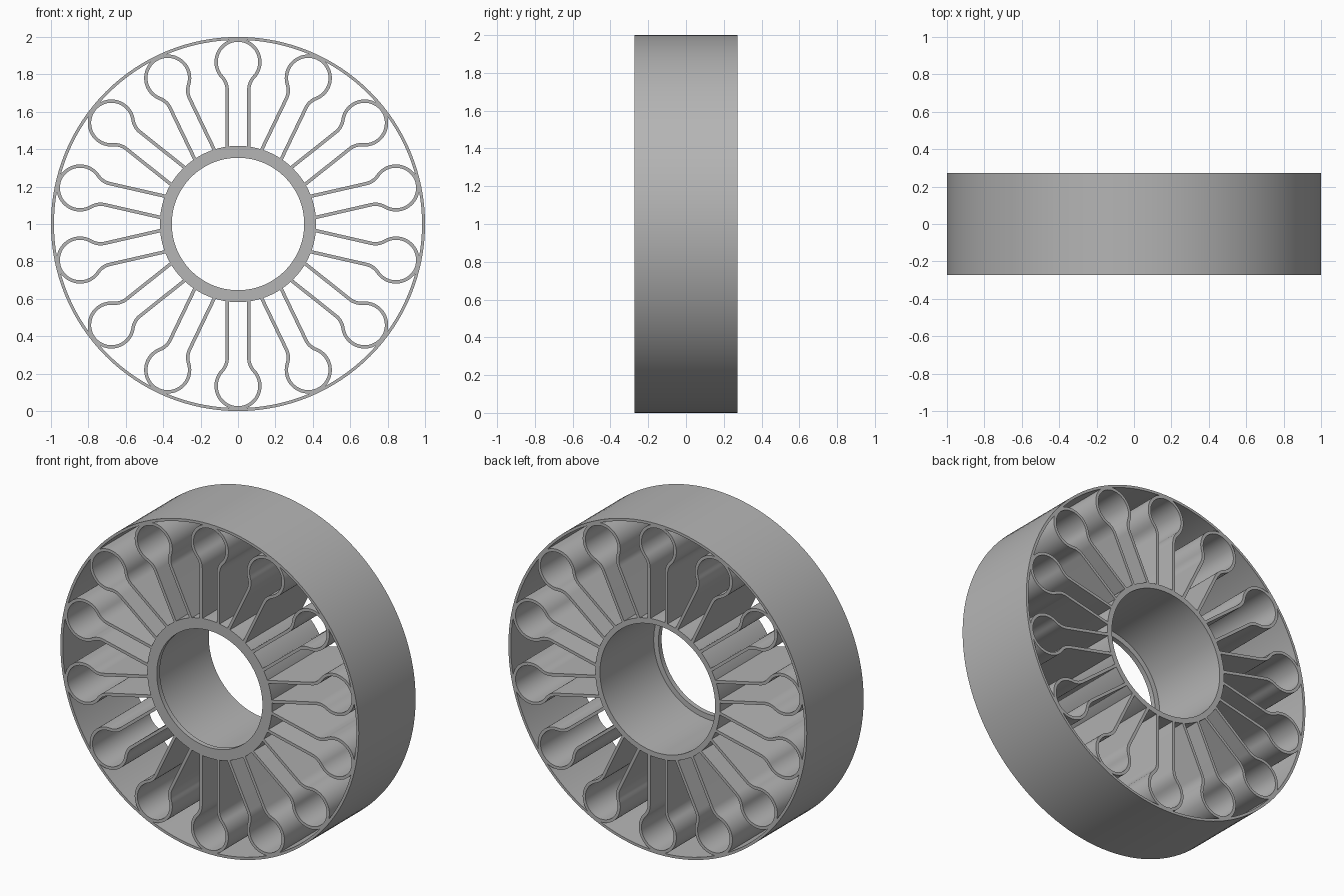
import bpy, bmesh, math
from mathutils import Matrix, Vector

cube = bpy.data.objects.get("Cube")
if cube:
    bpy.data.objects.remove(cube)

HALF = 0.272          # half the wheel width
SPOKES = 14
WALL = 0.018          # spoke wall thickness
STEM = 0.058          # stem wall centreline offset
BULB_R, BULB_Z = 0.117, 0.866
FILLET = 0.10

grey = bpy.data.materials.new("grey")
grey.use_nodes = True
colour = (0.46, 0.46, 0.46, 1)
grey.diffuse_color = colour
grey.node_tree.nodes["Principled BSDF"].inputs["Base Color"].default_value = colour


def finish(name, bm):
    """Turn a bmesh into a smooth-shaded object at wheel height."""
    bmesh.ops.recalc_face_normals(bm, faces=bm.faces)
    mesh = bpy.data.meshes.new(name)
    bm.to_mesh(mesh)
    bm.free()
    mesh.materials.append(grey)
    ob = bpy.data.objects.new(name, mesh)
    ob.location.z = 1
    bpy.context.collection.objects.link(ob)
    bpy.ops.object.select_all(action="DESELECT")
    ob.select_set(True)
    bpy.context.view_layer.objects.active = ob
    bpy.ops.object.shade_smooth_by_angle(angle=math.radians(30))
    return ob


def lathe(name, profile, steps=128):
    """Revolve a closed (radius, y) profile around the wheel axis."""
    bm = bmesh.new()
    rings = []
    for i in range(steps):
        a = math.tau * i / steps
        rings.append([bm.verts.new((r * math.sin(a), y, r * math.cos(a)))
                      for r, y in profile])
    n = len(profile)
    for i in range(steps):
        a, b = rings[i], rings[(i + 1) % steps]
        for j in range(n):
            k = (j + 1) % n
            bm.faces.new((a[j], a[k], b[k], b[j]))
    return finish(name, bm)


def keyhole(d):
    """Keyhole outline (x, z) offset outward by d, foot to foot."""
    cx = STEM + FILLET
    reach = BULB_R + FILLET
    dz = math.sqrt(reach ** 2 - cx ** 2)
    turn = math.atan2(dz, cx)
    half = [(STEM + d, 0.40)]
    for i in range(11):                       # flare from stem to bulb
        a = math.pi - turn * i / 10
        half.append((cx + (FILLET - d) * math.cos(a),
                     BULB_Z - dz + (FILLET - d) * math.sin(a)))
    for i in range(1, 25):                    # bulb up to its crown
        a = -turn + (math.pi / 2 + turn) * i / 24
        half.append(((BULB_R + d) * math.cos(a), BULB_Z + (BULB_R + d) * math.sin(a)))
    return half + [(-x, z) for x, z in reversed(half[:-1])]


# Outer rim and hub sleeve with a retaining lip at the front
lathe("outer_rim", [(1, -HALF), (1, HALF), (0.984, HALF), (0.984, -HALF)])
LIP = -HALF + 0.03
lathe("hub", [(0.418, -HALF), (0.418, HALF), (0.386, HALF),
              (0.386, LIP), (0.354, LIP), (0.354, -HALF)])

# Keyhole-shaped hollow spokes
outer, inner = keyhole(WALL / 2), keyhole(-WALL / 2)
for s in range(SPOKES):
    bm = bmesh.new()
    loops = [[bm.verts.new((p[0], y, p[1])) for p, y in
              ((o, -HALF), (o, HALF), (i, HALF), (i, -HALF))]
             for o, i in zip(outer, inner)]
    for a, b in zip(loops, loops[1:]):
        for j in range(4):
            k = (j + 1) % 4
            bm.faces.new((a[j], a[k], b[k], b[j]))
    bm.faces.new(loops[0])
    bm.faces.new(loops[-1])
    bm.transform(Matrix.Rotation(math.tau * s / SPOKES, 4, "Y"))
    finish(f"spoke_{s + 1}", bm)
